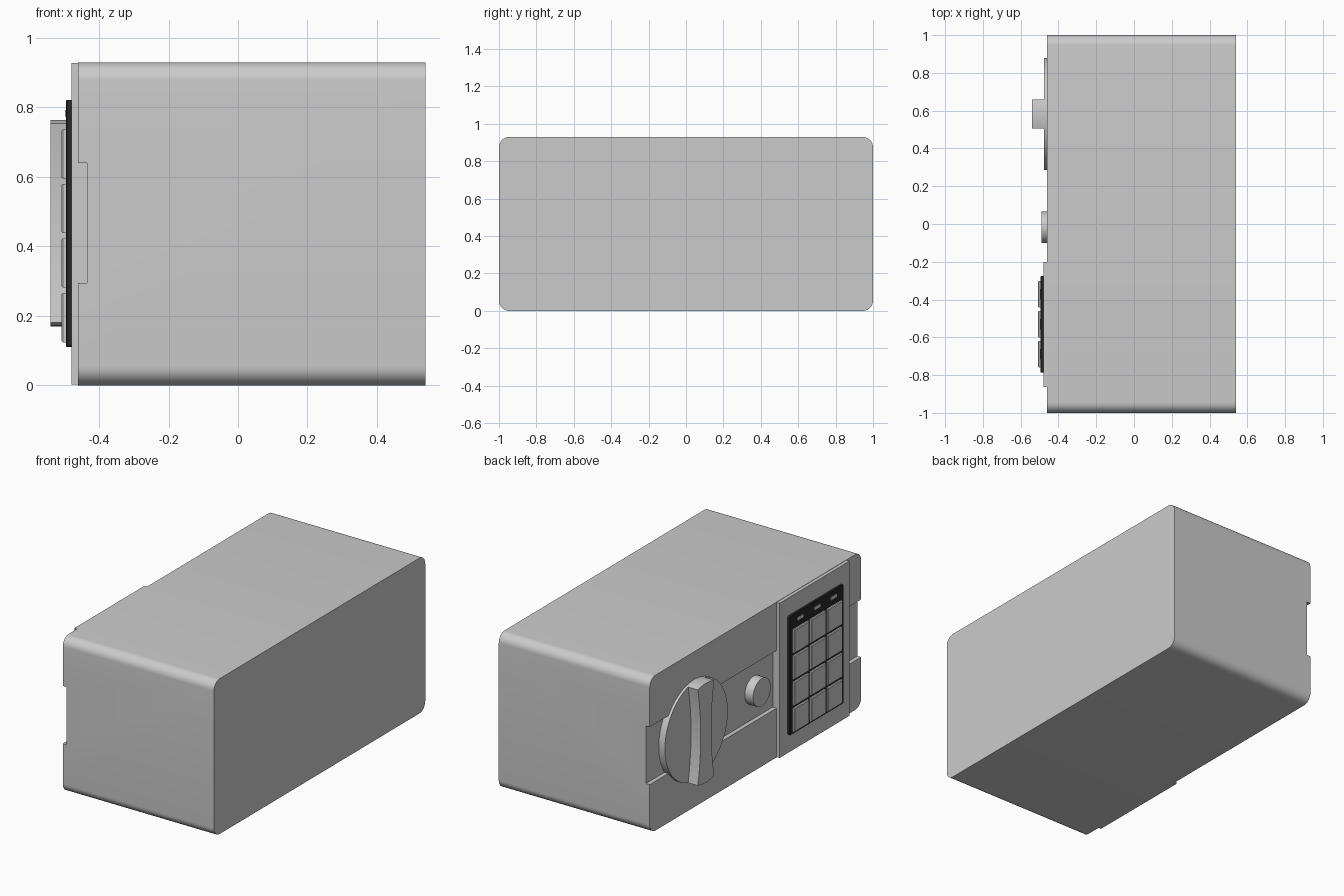
import bpy, bmesh, math

if "Cube" in bpy.data.objects:
    bpy.data.objects.remove(bpy.data.objects["Cube"])

CZ = 0.467           # height of the knob and button centre
FRONT, FLOOR = -0.46, -0.435   # door face and groove floor

dark = bpy.data.materials.new("dark_plastic")
dark.diffuse_color = (0.02, 0.02, 0.02, 1)
dark.use_nodes = True
dark.node_tree.nodes["Principled BSDF"].inputs["Base Color"].default_value = dark.diffuse_color


def extrude_x(name, pts, x0, x1, mat=None, bevel=0):
    """Extrude a (y, z) outline from x0 to x1."""
    bm = bmesh.new()
    a = [bm.verts.new((x0, y, z)) for y, z in pts]
    b = [bm.verts.new((x1, y, z)) for y, z in pts]
    front = bm.faces.new(a)
    bm.faces.new(b[::-1])
    n = len(pts)
    for i in range(n):
        j = (i + 1) % n
        bm.faces.new((a[j], a[i], b[i], b[j]))
    if bevel:
        bmesh.ops.bevel(bm, geom=list(front.edges), offset=bevel,
                        segments=1, affect='EDGES')
    bmesh.ops.recalc_face_normals(bm, faces=bm.faces)
    me = bpy.data.meshes.new(name)
    bm.to_mesh(me)
    bm.free()
    ob = bpy.data.objects.new(name, me)
    bpy.context.collection.objects.link(ob)
    if mat:
        me.materials.append(mat)
    return ob


def rect(y0, y1, z0, z1):
    return [(y0, z0), (y1, z0), (y1, z1), (y0, z1)]


def rounded_rect(y0, y1, z0, z1, r, seg=10):
    pts = []
    corners = [(y1 - r, z1 - r), (y0 + r, z1 - r), (y0 + r, z0 + r), (y1 - r, z0 + r)]
    for k, (cy, cz) in enumerate(corners):
        for i in range(seg + 1):
            t = math.pi / 2 * (k + i / seg)
            pts.append((cy + r * math.cos(t), cz + r * math.sin(t)))
    return pts


def circle(cy, cz, r, n=64):
    return [(cy + r * math.cos(2 * math.pi * i / n),
             cz + r * math.sin(2 * math.pi * i / n)) for i in range(n)]


def smooth(ob):
    bpy.ops.object.select_all(action='DESELECT')
    ob.select_set(True)
    bpy.context.view_layer.objects.active = ob
    bpy.ops.object.shade_smooth_by_angle(angle=math.radians(30))


# Safe body with a horizontal groove across the front
body = extrude_x("safe_body", rounded_rect(-1, 1, 0, 0.93, 0.055), FRONT, 0.54)
cutter = extrude_x("groove_cutter", rect(-1.2, 1.2, 0.295, 0.64), -0.7, FLOOR)
cutter.hide_render = True
mod = body.modifiers.new("groove", 'BOOLEAN')
mod.operation, mod.solver, mod.object = 'DIFFERENCE', 'EXACT', cutter
bpy.context.view_layer.objects.active = body
bpy.ops.object.modifier_apply(modifier=mod.name)
bpy.data.objects.remove(cutter)
smooth(body)

# Keypad panel and its dark plate
extrude_x("keypad_panel", rect(-0.862, -0.2, 0.002, 0.928), -0.48, -0.43)
extrude_x("keypad_plate", rounded_rect(-0.787, -0.276, 0.11, 0.822, 0.01, 3),
          -0.495, -0.478, dark, bevel=0.003)

# Keys in four rows of three, with an indicator above each column
for col in range(3):
    y = -0.372 - 0.159 * col
    for row in range(4):
        z = 0.195 + 0.157 * row
        extrude_x(f"key_{row}_{col}", rect(y - 0.07, y + 0.07, z - 0.071, z + 0.071),
                  -0.508, -0.49, bevel=0.004)
    extrude_x(f"indicator_{col}", rect(y - 0.028, y + 0.028, 0.774, 0.792), -0.498, -0.49)

# Round dial and small lock button
KY, KR = 0.582, 0.297
smooth(extrude_x("dial", circle(KY, CZ, KR), -0.476, -0.43))
smooth(extrude_x("lock_button", circle(-0.018, CZ, 0.083, 48), -0.49, -0.43))

# Dial grip: ends follow the dial, sides curve inwards
END, WAIST, N = 0.0775, 0.05, 12
h = math.sqrt(KR ** 2 - END ** 2)
half = []
for i in range(N):            # right side, bottom to top
    t = -1 + 2 * i / N
    half.append((WAIST + (END - WAIST) * t * t, h * t))
for i in range(N):            # top arc, right to left
    y = END * (1 - 2 * i / N)
    half.append((y, math.sqrt(KR ** 2 - y * y)))
grip = [(KY + s * y, CZ + s * z) for s in (1, -1) for y, z in half]
smooth(extrude_x("dial_grip", grip, -0.54, -0.47))
